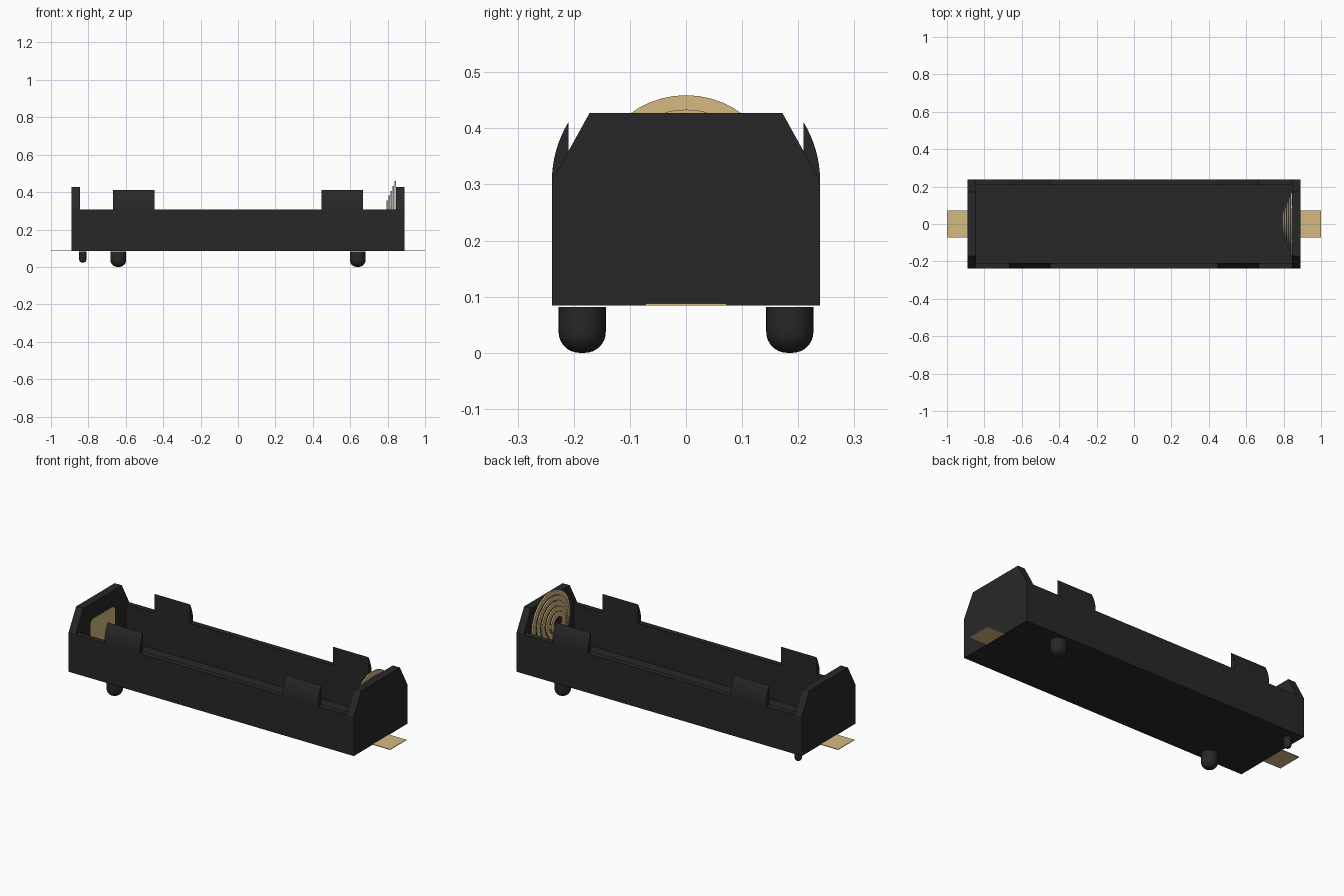
import bpy, bmesh, math

cube = bpy.data.objects.get("Cube")
if cube:
    bpy.data.objects.remove(cube, do_unlink=True)


def material(name, rgb, rough):
    m = bpy.data.materials.new(name)
    m.use_nodes = True
    m.diffuse_color = (*rgb, 1)
    bsdf = m.node_tree.nodes["Principled BSDF"]
    bsdf.inputs["Base Color"].default_value = (*rgb, 1)
    bsdf.inputs["Roughness"].default_value = rough
    return m


BLACK = material("black plastic", (0.0205, 0.0205, 0.0205), 0.6)
GOLD = material("brass contact", (0.665, 0.483, 0.215), 0.5)


def finish(name, bm, mat, smooth=False):
    bmesh.ops.recalc_face_normals(bm, faces=bm.faces)
    me = bpy.data.meshes.new(name)
    bm.to_mesh(me)
    bm.free()
    me.materials.append(mat)
    ob = bpy.data.objects.new(name, me)
    bpy.context.collection.objects.link(ob)
    if smooth:
        bpy.ops.object.select_all(action='DESELECT')
        ob.select_set(True)
        bpy.context.view_layer.objects.active = ob
        bpy.ops.object.shade_smooth_by_angle(angle=math.radians(35))
    return ob


def prism(name, yz, x0, x1, mat, smooth=False):
    """Extrude a y-z outline along x."""
    bm = bmesh.new()
    face = bm.faces.new([bm.verts.new((x0, y, z)) for y, z in yz])
    ext = bmesh.ops.extrude_face_region(bm, geom=[face])
    verts = [v for v in ext["geom"] if isinstance(v, bmesh.types.BMVert)]
    bmesh.ops.translate(bm, verts=verts, vec=(x1 - x0, 0, 0))
    return finish(name, bm, mat, smooth)


def lathe(name, rz, loc, mat, axis='Z', steps=48, closed=False):
    """Spin a radius-height profile around z, or around x."""
    bm = bmesh.new()
    vs = [bm.verts.new((r, 0, h)) for r, h in rz]
    es = [bm.edges.new(p) for p in zip(vs, vs[1:])]
    if closed:
        es.append(bm.edges.new((vs[-1], vs[0])))
    bmesh.ops.spin(bm, geom=vs + es, cent=(0, 0, 0), axis=(0, 0, 1),
                   angle=2 * math.pi, steps=steps)
    bmesh.ops.remove_doubles(bm, verts=bm.verts, dist=1e-5)
    for v in bm.verts:
        x, y, z = v.co
        v.co = (z, x, y) if axis == 'X' else (x, y, z)
        v.co.x += loc[0]
        v.co.y += loc[1]
        v.co.z += loc[2]
    return finish(name, bm, mat, True)


L, INNER, W, WI = 0.89, 0.846, 0.239, 0.209     # half lengths and half widths
BASE, FLOOR, RIM, TOP = 0.0845, 0.100, 0.306, 0.427

# Open channel: floor and long side walls
prism("tray", [(-W, BASE), (W, BASE), (W, RIM), (WI, RIM), (WI, FLOOR),
               (-WI, FLOOR), (-WI, RIM), (-W, RIM)], -INNER, INNER, BLACK)

# End walls with chamfered tops, and the solder tabs below them
wall = [(-W, BASE), (W, BASE), (W, RIM), (0.172, TOP), (-0.172, TOP), (-W, RIM)]
tab = [(-0.072, BASE), (0.072, BASE), (0.072, 0.088), (-0.072, 0.088)]
for s, side in ((-1, "right"), (1, "left")):
    prism(f"{side}_end_wall", wall, s * INNER, s * L, BLACK)
    prism(f"{side}_solder_tab", tab, s * L, s * 1.0, GOLD)

# Curved retaining clips on the long walls
CLIP_R = 0.202
arc = [(W - CLIP_R + CLIP_R * math.cos(a), RIM + CLIP_R * math.sin(a))
       for a in (math.radians(31.5 * i / 8) for i in range(9))]
for sy, row in ((-1, "front"), (1, "back")):
    outline = [(sy * y, z) for y, z in arc + [(WI, RIM)]]
    for sx, side in ((-1, "right"), (1, "left")):
        prism(f"{row}_{side}_clip", outline, sx * 0.447, sx * 0.667, BLACK, True)


# Round-ended locating pegs under the tray
def peg(name, x, y, r, z0, z1):
    f = r * 0.88
    tip = [(r - f + f * math.sin(a), z0 + f - f * math.cos(a))
           for a in (math.radians(90 * i / 8) for i in range(9))]
    lathe(name, [(0, z0)] + tip + [(r, z1), (0, z1)], (x, y, 0), BLACK, steps=32)


peg("front_peg", -0.64, -0.185, 0.042, 0.0, 0.082)
peg("back_peg", 0.64, 0.185, 0.042, 0.0, 0.082)
peg("polarity_peg", -0.83, 0.185, 0.019, 0.023, 0.082)

# Flat contact plate with clipped corners, almost flush with the end wall
prism("contact_plate", [(-0.108, FLOOR), (0.108, FLOOR), (0.108, 0.32),
                        (0.09, 0.337), (-0.09, 0.337), (-0.108, 0.32)],
      -INNER, -INNER + 0.0015, GOLD)

# Conical spring at the other end: flat coils that step outward
for i in range(5):
    r = 0.168 - 0.026 * i
    x = 0.838 - 0.0107 * i
    lathe(f"spring_coil_{i + 1}",
          [(r - 0.0265, 0), (r, 0), (r, 0.008), (r - 0.0265, 0.008)],
          (x, 0, 0.291), GOLD, axis='X', closed=True)
